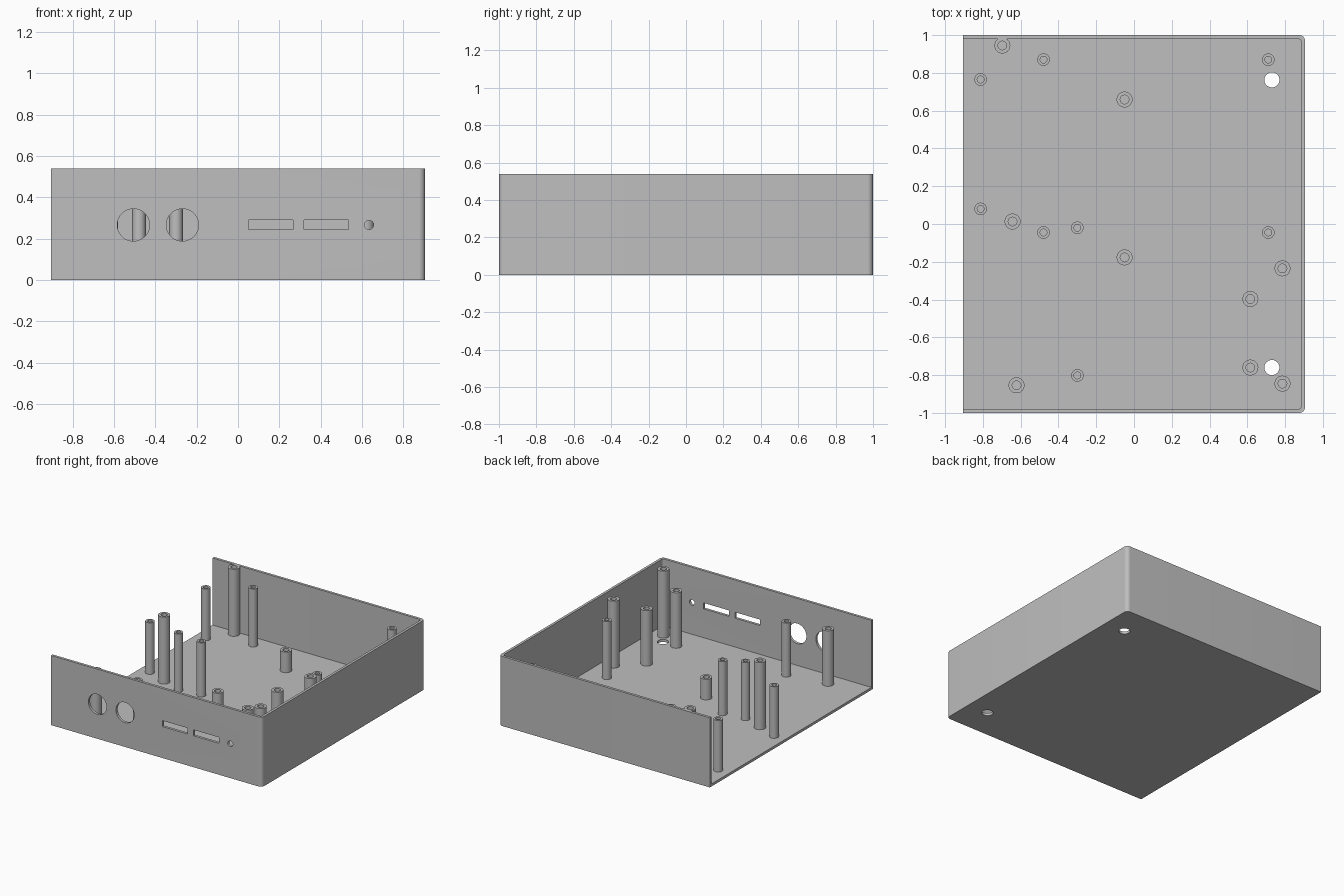
import bpy
import bmesh
from math import cos, sin, pi, radians
from mathutils import Matrix

cube = bpy.data.objects.get("Cube")
if cube:
    bpy.data.objects.remove(cube, do_unlink=True)

grey = bpy.data.materials.new("plain grey")
grey.use_nodes = True
colour = (0.52, 0.52, 0.52, 1)
grey.diffuse_color = colour
grey.node_tree.nodes["Principled BSDF"].inputs["Base Color"].default_value = colour

WIDTH, DEPTH, HEIGHT, WALL = 0.905, 1.0, 0.54, 0.02


def finish(name, bm):
    bmesh.ops.recalc_face_normals(bm, faces=bm.faces)
    mesh = bpy.data.meshes.new(name)
    bm.to_mesh(mesh)
    bm.free()
    mesh.materials.append(grey)
    obj = bpy.data.objects.new(name, mesh)
    bpy.context.collection.objects.link(obj)
    return obj


def smooth(obj):
    bpy.ops.object.select_all(action="DESELECT")
    obj.select_set(True)
    bpy.context.view_layer.objects.active = obj
    bpy.ops.object.shade_smooth_by_angle(angle=radians(35))


def tray_block(name, x0, x1, half_depth, radius, z0, z1):
    """Upright block, square on its -x side and rounded on its +x corners."""
    bm = bmesh.new()
    points = [(x0, half_depth), (x0, -half_depth)]
    for side, start in ((-1, -pi / 2), (1, 0)):
        for i in range(9):
            a = start + i * pi / 16
            points.append((x1 - radius + radius * cos(a),
                           side * (half_depth - radius) + radius * sin(a)))
    face = bm.faces.new([bm.verts.new((x, y, z0)) for x, y in points])
    top = bmesh.ops.extrude_face_region(bm, geom=[face])["geom"]
    verts = [v for v in top if isinstance(v, bmesh.types.BMVert)]
    bmesh.ops.translate(bm, vec=(0, 0, z1 - z0), verts=verts)
    return finish(name, bm)


def cylinder(name, matrix, radius, length):
    bm = bmesh.new()
    bmesh.ops.create_cone(bm, cap_ends=True, segments=48, radius1=radius,
                          radius2=radius, depth=length, matrix=matrix)
    return finish(name, bm)


def box(name, centre, size):
    bm = bmesh.new()
    bmesh.ops.create_cube(bm, size=1, matrix=Matrix.LocRotScale(centre, None, size))
    return finish(name, bm)


def cut(obj, cutter):
    mod = obj.modifiers.new("cut", "BOOLEAN")
    mod.operation = "DIFFERENCE"
    mod.solver = "EXACT"
    mod.object = cutter
    bpy.ops.object.select_all(action="DESELECT")
    bpy.context.view_layer.objects.active = obj
    obj.select_set(True)
    bpy.ops.object.modifier_apply(modifier=mod.name)
    bpy.data.objects.remove(cutter, do_unlink=True)


# Three-walled tray with an open -x side
tray = tray_block("tray", -WIDTH, WIDTH, DEPTH, 0.03, 0, HEIGHT)
cut(tray, tray_block("cavity", -1, WIDTH - WALL, DEPTH - WALL, 0.015, WALL, 0.7))

# Round ports in the front wall
for x, radius in ((-0.506, 0.078), (-0.269, 0.078), (0.634, 0.022)):
    m = Matrix.Translation((x, -DEPTH, 0.267)) @ Matrix.Rotation(pi / 2, 4, "X")
    cut(tray, cylinder("port", m, radius, 0.2))

# Slots in the front wall
for x in (0.159, 0.427):
    cut(tray, box("slot", (x, -DEPTH, 0.267), (0.216, 0.2, 0.046)))

# Mounting holes through the floor
for y in (0.763, -0.76):
    cut(tray, cylinder("floor_hole", Matrix.Translation((0.73, y, 0)), 0.04, 0.2))
smooth(tray)


def post(name, x, y, top, outer, inner):
    """Hollow standoff rising from the floor."""
    bm = bmesh.new()
    section = ((outer, WALL / 2), (outer, top), (inner, top), (inner, WALL + 0.002))
    n = 32
    rings = [[bm.verts.new((x + r * cos(2 * pi * i / n), y + r * sin(2 * pi * i / n), z))
              for i in range(n)] for r, z in section]
    for low, high in zip(rings, rings[1:]):
        for i in range(n):
            j = (i + 1) % n
            bm.faces.new((low[i], low[j], high[j], high[i]))
    bm.faces.new(rings[0])
    bm.faces.new(rings[-1])
    smooth(finish(name, bm))


# Thick standoffs, grouped by height
thick = {
    HEIGHT: ((-0.697, 0.945), (-0.643, 0.013), (0.786, -0.235), (0.786, -0.845)),
    0.45: ((-0.622, -0.854), (0.616, -0.397), (0.616, -0.76)),
    0.18: ((-0.05, 0.659), (-0.05, -0.177)),
}
# Thin standoffs, grouped by height
thin = {
    0.47: ((-0.479, 0.87), (-0.479, -0.045), (0.711, 0.87), (0.711, -0.045)),
    0.44: ((-0.3, -0.02), (-0.3, -0.802)),
    0.42: ((-0.812, 0.765), (-0.812, 0.08)),
}
for name, groups, outer, inner in (("thick_post", thick, 0.042, 0.023),
                                   ("thin_post", thin, 0.033, 0.018)):
    for top, spots in groups.items():
        for x, y in spots:
            post(name, x, y, top, outer, inner)
